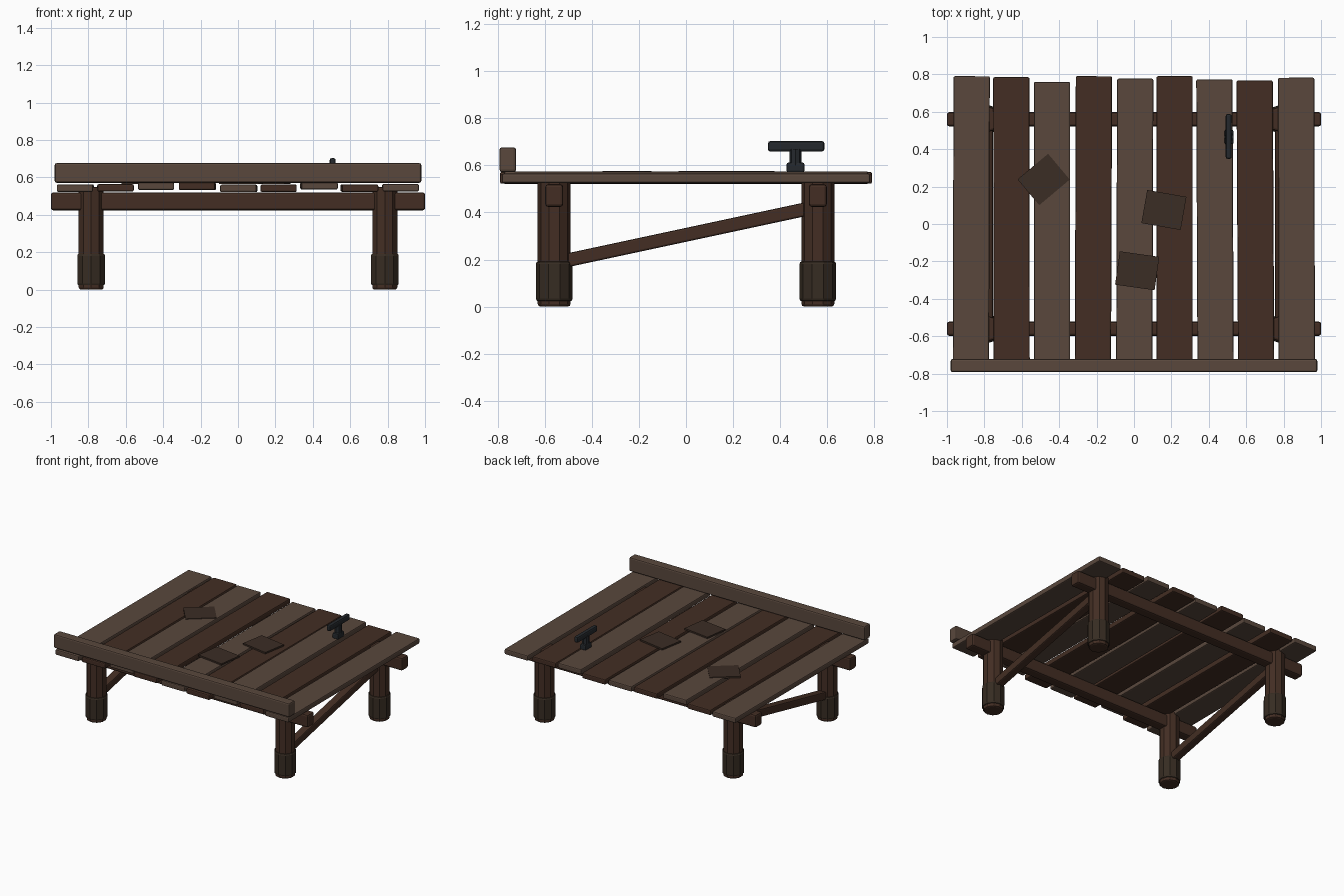
import bpy
from math import radians, atan2, hypot

if "Cube" in bpy.data.objects:
    bpy.data.objects.remove(bpy.data.objects["Cube"])


def material(name, rgb):
    m = bpy.data.materials.new(name)
    m.diffuse_color = (*rgb, 1)
    m.use_nodes = True
    m.node_tree.nodes["Principled BSDF"].inputs["Base Color"].default_value = m.diffuse_color
    return m


LIGHT = material("light_wood", (0.10, 0.064, 0.046))
DARK = material("dark_wood", (0.056, 0.027, 0.017))
FOOT = material("damp_wood", (0.037, 0.025, 0.016))
IRON = material("iron", (0.018, 0.022, 0.026))
PATCH = material("patch_wood", (0.044, 0.026, 0.018))


def finish(ob, name, mat, bevel):
    ob.name = name
    ob.data.materials.append(mat)
    if bevel:
        b = ob.modifiers.new("bevel", 'BEVEL')
        b.width = bevel
        b.segments = 2
        b.limit_method = 'ANGLE'
        b.angle_limit = radians(50)
    return ob


def box(name, loc, size, mat, bevel=0.01, rot=(0, 0, 0)):
    bpy.ops.mesh.primitive_cube_add(size=1, location=loc)
    ob = bpy.context.object
    ob.scale = size
    bpy.ops.object.transform_apply(location=False, rotation=False, scale=True)
    ob.rotation_euler = rot
    return finish(ob, name, mat, bevel)


def post(name, x, y, z0, z1, r, mat, bevel=0.012, sides=10):
    bpy.ops.mesh.primitive_cylinder_add(vertices=sides, radius=r, depth=z1 - z0,
                                        location=(x, y, (z0 + z1) / 2))
    return finish(bpy.context.object, name, mat, bevel)


# deck planks: centre x, half length, mid height, small twist in degrees
planks = [(-0.87, 0.79, 0.543, -0.15), (-0.655, 0.785, 0.544, 0.05),
          (-0.438, 0.76, 0.553, 0.0), (-0.217, 0.79, 0.552, -0.2),
          (0.004, 0.777, 0.541, -0.2), (0.217, 0.79, 0.542, 0.0),
          (0.433, 0.773, 0.555, 0.25), (0.649, 0.767, 0.543, 0.3),
          (0.869, 0.782, 0.545, 0.1)]
for i, (x, h, z, a) in enumerate(planks):
    box(f"deck_plank_{i + 1}", (x, 0, z), (0.194, 2 * h, 0.04),
        DARK if i % 2 else LIGHT, 0.008, (0, 0, radians(a)))

# front kerb
box("front_kerb", (0, -0.757, 0.624), (1.96, 0.07, 0.105), LIGHT, 0.01)

# cross beams, legs and foot sleeves
for y, side in ((-0.56, "front"), (0.56, "back")):
    box(f"{side}_cross_beam", (0, y, 0.472), (2.0, 0.076, 0.096), DARK, 0.012)
    for x, hand in ((-0.785, "left"), (0.785, "right")):
        post(f"{side}_{hand}_leg", x, y, 0, 0.55, 0.07, DARK)
        post(f"{side}_{hand}_foot_sleeve", x, y, 0.022, 0.193, 0.078, FOOT)

# diagonal braces
for x, hand in ((-0.785, "left"), (0.785, "right")):
    dy, dz = 1.12, 0.24
    box(f"{hand}_brace", (x, 0, 0.305), (0.06, hypot(dy, dz), 0.058), DARK, 0.008,
        (atan2(dz, dy), 0, 0))

# mooring cleat
box("cleat_base", (0.508, 0.465, 0.591), (0.048, 0.076, 0.042), IRON, 0.008)
post("cleat_stem", 0.508, 0.465, 0.60, 0.67, 0.025, IRON, 0, 8)
box("cleat_bar", (0.506, 0.468, 0.681), (0.032, 0.24, 0.045), IRON, 0.011)

# loose patch boards
for i, (x, y, a) in enumerate([(-0.483, 0.238, 40), (0.16, 0.075, -10), (0.017, -0.25, -8)]):
    box(f"patch_board_{i + 1}", (x, y, 0.571), (0.213, 0.18, 0.012), PATCH, 0,
        (0, 0, radians(a)))
